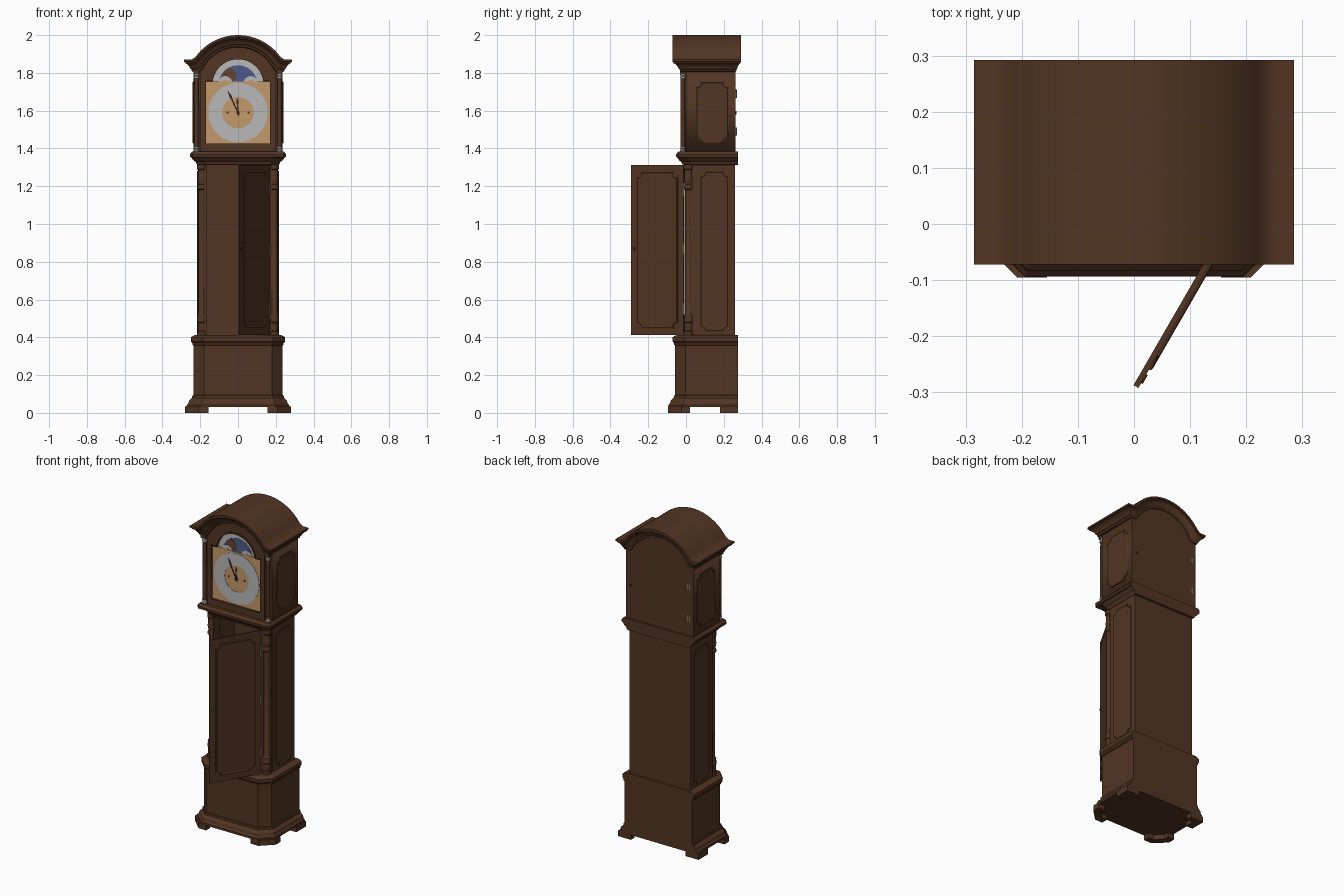
import bpy, bmesh
from math import pi, sin, cos, asin, sqrt, radians
from mathutils import Matrix, Vector

if "Cube" in bpy.data.objects:
    bpy.data.objects.remove(bpy.data.objects["Cube"])


def colour(name, r, g, b):
    m = bpy.data.materials.new(name)
    m.diffuse_color = (r, g, b, 1)
    m.use_nodes = True
    m.node_tree.nodes["Principled BSDF"].inputs["Base Color"].default_value = m.diffuse_color
    return m


WOOD = colour("walnut wood", 0.085, 0.036, 0.017)
DARK = colour("dark hands", 0.05, 0.02, 0.012)
GOLD = colour("dial gold", 0.55, 0.32, 0.15)
SILVER = colour("silver", 0.48, 0.48, 0.49)
BLUE = colour("night blue", 0.075, 0.10, 0.25)
MOON = colour("moon copper", 0.13, 0.055, 0.03)
BRASS = colour("hinge brass", 0.40, 0.27, 0.13)


def add(name, mesh, mat, smooth=False):
    mesh.materials.clear()
    mesh.materials.append(mat)
    ob = bpy.data.objects.new(name, mesh)
    bpy.context.collection.objects.link(ob)
    if smooth:
        bpy.context.view_layer.objects.active = ob
        bpy.ops.object.select_all(action='DESELECT')
        ob.select_set(True)
        bpy.ops.object.shade_smooth_by_angle(angle=radians(35))
    return ob


def finish(name, bm, mat, smooth=False):
    bmesh.ops.recalc_face_normals(bm, faces=bm.faces)
    me = bpy.data.meshes.new(name)
    bm.to_mesh(me)
    bm.free()
    return add(name, me, mat, smooth)


def box(name, x0, x1, y0, y1, z0, z1, mat=WOOD, mx=Matrix()):
    bm = bmesh.new()
    bmesh.ops.create_cube(bm, size=1)
    for v in bm.verts:
        v.co = mx @ Vector((x0 + (v.co.x + .5) * (x1 - x0), y0 + (v.co.y + .5) * (y1 - y0),
                            z0 + (v.co.z + .5) * (z1 - z0)))
    return finish(name, bm, mat)


def loft(name, rings, mat=WOOD, smooth=False):
    """Join equal rings of points and cap both ends."""
    bm = bmesh.new()
    vs = [[bm.verts.new(p) for p in r] for r in rings]
    n = len(vs[0])
    for a, b in zip(vs, vs[1:]):
        for i in range(n):
            bm.faces.new((a[i], a[(i + 1) % n], b[(i + 1) % n], b[i]))
    bm.faces.new(vs[0])
    bm.faces.new(vs[-1])
    return finish(name, bm, mat, smooth)


def lathe(name, x, y, prof, mat=WOOD, n=20):
    return loft(name, [[(x + r * cos(2 * pi * i / n), y + r * sin(2 * pi * i / n), z)
                        for i in range(n)] for z, r in prof], mat, True)


def plate(name, loops, y0, y1, mat=WOOD, mx=Matrix()):
    """Flat shape in x-z, with optional holes, thick from y0 to y1."""
    cu = bpy.data.curves.new(name, 'CURVE')
    cu.dimensions, cu.fill_mode, cu.extrude = '2D', 'BOTH', (y1 - y0) / 2
    for pts in loops:
        s = cu.splines.new('POLY')
        s.points.add(len(pts) - 1)
        for p, (x, z) in zip(s.points, pts):
            p.co = (x, z, 0, 1)
        s.use_cyclic_u = True
    tmp = bpy.data.objects.new(name + "_curve", cu)
    me = bpy.data.meshes.new_from_object(tmp)
    bpy.data.objects.remove(tmp)
    me.transform(mx @ Matrix.Translation((0, (y0 + y1) / 2, 0)) @ Matrix.Rotation(pi / 2, 4, 'X'))
    return add(name, me, mat)


def arc(cx, cz, r, a0=0, a1=2 * pi, n=40):
    return [(cx + r * cos(a0 + (a1 - a0) * i / n), cz + r * sin(a0 + (a1 - a0) * i / n)) for i in range(n + 1)]


def disc(cx, cz, r):
    return arc(cx, cz, r)[:-1]


def panel(name, x0, x1, z0, z1, r, y, mx):
    """Raised field with hollow corners, bevelled toward -y."""
    rings = []
    for d, t in ((0, .003), (0, -.003), (.005, -.005), (.010, -.002)):
        a, b, c, e = x0 + d, x1 - d, z0 + d, z1 - d
        pts = []
        for cx, cz, s in ((a, c, pi / 2), (b, c, pi), (b, e, 1.5 * pi), (a, e, 0)):
            pts += arc(cx, cz, r, s, s - pi / 2, 6)
        rings.append([mx @ Vector((x, y + t, z)) for x, z in pts])
    return loft(name, rings)


def body(name, w, yf, yb, c, levels):
    """Stacked outline with cut front corners; each level is (z, outward step)."""
    rings = []
    for z, p in levels:
        x, y, k = w + p, yf - p, c + p * .6
        rings.append([(-x, yb, z), (-x, y + k, z), (-x + k, y, z), (x - k, y, z), (x, y + k, z), (x, yb, z)])
    return loft(name, rings)


# base, plinth mouldings and bracket feet
body("base_case", .235, -.057, .275, .055,
     [(.03, .037), (.042, .036), (.05, .028), (.065, .024), (.08, .008), (.092, .007), (.094, 0),
      (.357, 0), (.360, .006), (.370, .007), (.378, .014), (.400, .015), (.406, .006), (.412, -.008)])
for s, side in ((1, "right"), (-1, "left")):
    front = [(.155, -.095), (.208, -.095), (.28, -.025), (.28, .02), (.235, .02), (.235, -.01), (.19, -.055), (.155, -.055)]
    back = [(.19, .275), (.28, .275), (.28, .18), (.235, .18), (.235, .24), (.19, .24)]
    for nm, pts in (("front", front), ("back", back)):
        loft(f"{nm}_foot_{side}", [[(s * x, y, z) for x, y in pts] for z in (0, .034)])

# hollow trunk
box("trunk_back", -.212, .212, .245, .26, .405, 1.33)
column = [(.408, .026), (.43, .026), (.435, .022), (.475, .022), (.48, .026), (.495, .026), (.505, .023),
          (.515, .024), (.525, .018), (1.18, .018), (1.185, .024), (1.2, .024), (1.21, .019), (1.225, .022),
          (1.24, .025), (1.25, .021), (1.285, .021), (1.292, .026), (1.315, .026)]
for s, side in ((1, "right"), (-1, "left")):
    box("trunk_side_" + side, s * .197, s * .212, .04, .26, .405, 1.33)
    box("trunk_jamb_" + side, s * .165, s * .180, -.006, .05, .405, 1.33)
    box("trunk_corner_" + side, s * .165, s * .205, .025, .05, .405, 1.33)
    lathe("trunk_column_" + side, s * .191, .014, column)
    mx = Matrix.Rotation(s * pi / 2, 4, 'Z')
    a, b = sorted((s * .075, s * .225))
    panel("trunk_panel_" + side, a, b, .43, 1.28, .025, -.2125, mx)
    a, b = sorted((s * .052, s * .225))
    panel("hood_panel_" + side, a, b, 1.425, 1.755, .028, -.2355, mx)

# open trunk door
hinge = Matrix.Translation((.165, -.010, 0)) @ Matrix.Rotation(radians(60), 4, 'Z')
box("trunk_door", -.323, 0, -.005, .005, .412, 1.312, WOOD, hinge)
panel("door_panel", -.285, -.035, .447, 1.277, .028, -.005, hinge)
plate("door_escutcheon", [disc(-.304, .87, .009)], -.008, -.004, DARK, hinge)
for i, z in enumerate((.55, .87, 1.18)):
    lathe(f"door_hinge_{i}", .168, -.014, [(z - .028, .005), (z + .028, .005)], BRASS, 10)

# moulding under the hood
body("hood_support_moulding", .212, -.012, .275, .04,
     [(1.312, 0), (1.318, .008), (1.328, .012), (1.335, .022), (1.35, .034), (1.354, .034)])
body("hood_base_moulding", .25, -.048, .275, .012,
     [(1.352, -.004), (1.355, .004), (1.368, .005), (1.376, 0), (1.383, -.008)])

# hood case, arched over the dial
CZ, R0, Z0 = 1.723, .212, 1.805


def break_arch(w, z, r, n=36):
    a = asin((z - CZ) / r) + .07
    x = sqrt(r * r - (z - CZ) ** 2)
    up = arc(0, CZ, r, a, pi - a, n)
    blend = (x + .003, z + .005)
    return [(w, z), (min(x + .014, w - .003), z), blend] + up + [(-blend[0], z + .005),
            (-min(x + .014, w - .003), z), (-w, z)]


plate("hood_case", [break_arch(.235, 1.82, .222) + [(-.235, 1.38), (.235, 1.38)]], 0, .262)
edge = asin((1.80 - CZ) / R0)
frame = arc(0, CZ, R0 + .004, edge, pi - edge) + [(-.198, 1.38), (.198, 1.38)]
opening = [(.170, 1.425), (.170, 1.757)] + arc(0, 1.737, .135, .15, pi - .15) + [(-.170, 1.757), (-.170, 1.425)]
plate("hood_door", [frame, opening], -.022, .002)
bead = [(x * 1.04, 1.59 + (z - 1.59) * 1.035) for x, z in opening]
plate("hood_door_bead", [bead, opening], -.026, -.02)

# arched cornice: (rise, outward step) profile carried round the hood
profile = [(0, -.004), (.004, .006), (.014, .008), (.018, .014), (.026, .017), (.036, .024), (.044, .035),
           (.046, .039), (.052, .041), (.054, .046), (.065, .046)]
bm = bmesh.new()
fr, bk = [], []
for d, p in profile:
    path = break_arch(.239 + p, Z0 + d, R0 + d)
    fr.append([bm.verts.new((x, -.026 - p, z)) for x, z in path])
    bk.append([bm.verts.new((x, .262 + p * .65, z)) for x, z in path])
n = len(fr[0])
for k in range(len(profile) - 1):
    for g in (fr, bk):
        for i in range(n - 1):
            bm.faces.new((g[k][i], g[k][i + 1], g[k + 1][i + 1], g[k + 1][i]))
    for i in (0, n - 1):
        bm.faces.new((fr[k][i], fr[k + 1][i], bk[k + 1][i], bk[k][i]))
for k in (0, -1):
    for i in range(n - 1):
        bm.faces.new((fr[k][i], fr[k][i + 1], bk[k][i + 1], bk[k][i]))
finish("arched_cornice_roof", bm, WOOD, True)

# hood columns with metal caps
for s, side in ((1, "right"), (-1, "left")):
    x, y = s * .220, -.017
    lathe("hood_column_" + side, x, y, [(1.40, .0125), (1.60, .0125), (1.78, .0115)])
    for nm, z in (("base", 1.383), ("capital", 1.772)):
        lathe(f"column_{nm}_{side}", x, y, [(z, .015), (z + .006, .015), (z + .009, .012), (z + .015, .012),
                                           (z + .017, .015), (z + .022, .015)], SILVER)
    box("column_block_" + side, s * .203, s * .236, -.033, .002, 1.793, 1.812)

# dial, moon arch and hands
C = 1.59
plate("arch_ring", [disc(0, 1.737, .137)], -.004, .001, SILVER)
plate("moon_sky", [disc(0, 1.737, .103)], -.006, -.003, BLUE)
plate("moon_disc", [disc(-.045, 1.788, .036)], -.008, -.005, MOON)
for s, side in ((1, "right"), (-1, "left")):
    plate("moon_hump_" + side, [disc(s * .068, 1.745, .038)], -.010, -.006, SILVER)
    plate("hump_centre_" + side, [disc(s * .068, 1.745, .018)], -.011, -.007, GOLD)
    plate("winding_hole_" + side, [disc(s * .055, C, .006)], -.014, -.010, DARK)
plate("dial_plate", [[(-.171, 1.424), (.171, 1.424), (.171, 1.755), (-.171, 1.755)]], -.012, .001, GOLD)
plate("chapter_ring", [disc(0, C, .157), disc(0, C, .083)], -.014, -.011, SILVER)
for nm, ang, ln, y in (("hour_hand", 3, .078, -.017), ("minute_hand", 25, .132, -.020)):
    mx = Matrix.Translation((0, 0, C)) @ Matrix.Rotation(radians(-ang), 4, 'Y')
    plate(nm, [[(-.003, -.015), (.003, -.015), (.003, ln * .55), (.007, ln * .72), (0, ln),
                (-.007, ln * .72), (-.003, ln * .55)]], y, y + .002, DARK, mx)
plate("hand_hub", [disc(0, C, .009)], -.022, -.011, DARK)

# back door fittings on the hood
for i, z in enumerate((1.49, 1.69)):
    box(f"back_hinge_plate_{i}", -.212, -.192, .261, .265, z - .02, z + .02, BRASS)
    lathe(f"back_hinge_{i}", -.202, .266, [(z - .022, .004), (z + .022, .004)], BRASS, 10)
plate("back_lock", [disc(.2, 1.59, .009)], .26, .267, DARK)
